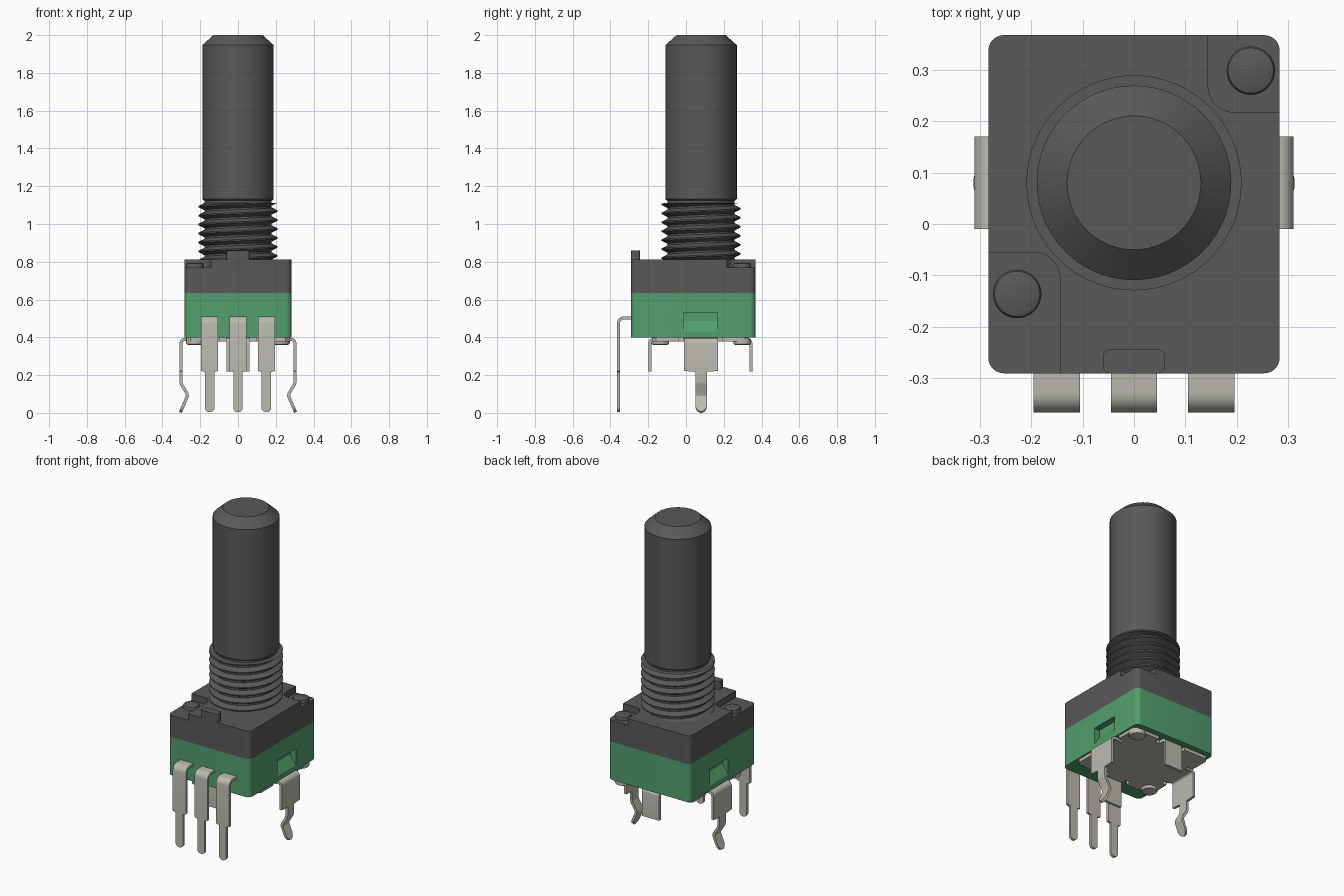
import bpy, bmesh, math
from mathutils import Matrix, Vector

cube = bpy.data.objects.get("Cube")
if cube:
    bpy.data.objects.remove(cube, do_unlink=True)


def material(name, rgb):
    m = bpy.data.materials.new(name)
    m.use_nodes = True
    m.diffuse_color = (*rgb, 1)
    b = next(n for n in m.node_tree.nodes if n.type == 'BSDF_PRINCIPLED')
    b.inputs["Base Color"].default_value = (*rgb, 1)
    b.inputs["Roughness"].default_value = 0.6
    return m


DARK = material("dark grey", (0.1, 0.1, 0.1))
GREEN = material("green", (0.085, 0.35, 0.155))
METAL = material("pale metal", (0.5, 0.49, 0.43))

CY = 0.08             # shaft axis in y
SEG = 64


def build(name, bm, mat, recalc=True):
    """Turn a bmesh into a linked object."""
    if recalc:
        bmesh.ops.recalc_face_normals(bm, faces=bm.faces[:])
    me = bpy.data.meshes.new(name)
    bm.to_mesh(me)
    bm.free()
    ob = bpy.data.objects.new(name, me)
    bpy.context.collection.objects.link(ob)
    if mat:
        me.materials.append(mat)
    return ob


def activate(ob):
    bpy.ops.object.select_all(action='DESELECT')
    ob.select_set(True)
    bpy.context.view_layer.objects.active = ob


def smooth(ob, angle=30):
    activate(ob)
    bpy.ops.object.shade_smooth_by_angle(angle=math.radians(angle))
    return ob


def apply(ob, mod):
    activate(ob)
    bpy.ops.object.modifier_apply(modifier=mod.name)


def prism(name, pts, z0, z1, mat):
    """Extrude a flat outline from z0 to z1."""
    bm = bmesh.new()
    lo = [bm.verts.new((x, y, z0)) for x, y in pts]
    hi = [bm.verts.new((x, y, z1)) for x, y in pts]
    bm.faces.new(lo)
    bm.faces.new(hi)
    n = len(pts)
    for i in range(n):
        j = (i + 1) % n
        bm.faces.new((lo[i], lo[j], hi[j], hi[i]))
    return build(name, bm, mat)


def rounded(x0, x1, y0, y1, r, n=6):
    """Rounded rectangle outline."""
    pts = []
    for k, (cx, cy) in enumerate([(x1 - r, y1 - r), (x0 + r, y1 - r),
                                  (x0 + r, y0 + r), (x1 - r, y0 + r)]):
        for i in range(n + 1):
            a = math.pi / 2 * (k + i / n)
            pts.append((cx + r * math.cos(a), cy + r * math.sin(a)))
    return pts


def lathe(name, profile, x, y, mat):
    """Spin (radius, z) points about a vertical axis and cap both ends."""
    bm = bmesh.new()
    rings = [[bm.verts.new((x + r * math.cos(2 * math.pi * i / SEG),
                            y + r * math.sin(2 * math.pi * i / SEG), z))
              for i in range(SEG)] for r, z in profile]
    for a, b in zip(rings, rings[1:]):
        for i in range(SEG):
            j = (i + 1) % SEG
            bm.faces.new((a[i], a[j], b[j], b[i]))
    bm.faces.new(rings[0])
    bm.faces.new(rings[-1])
    return smooth(build(name, bm, mat))


def ribbon(name, path, x, y, turn, thick=0.016):
    """Bent sheet-metal strip; path holds (outward, z, half width)."""
    m = Matrix.Translation((x, y, 0)) @ Matrix.Rotation(math.radians(turn), 4, 'Z')
    bm = bmesh.new()
    rows = [[bm.verts.new(m @ Vector((u, s * w, z))) for s in (-1, 1)] for u, z, w in path]
    for a, b in zip(rows, rows[1:]):
        bm.faces.new((a[0], a[1], b[1], b[0]))
    ob = build(name, bm, METAL, recalc=False)
    mod = ob.modifiers.new("thickness", 'SOLIDIFY')
    mod.thickness = thick
    mod.offset = 0
    mod.use_even_offset = True
    apply(ob, mod)
    return smooth(ob)


def bend(u, z, r, w, n=6):
    """Quarter bend from level to downward, outer corner at (u, z)."""
    return [(u - r + r * math.sin(a), z - r + r * math.cos(a), w)
            for a in (math.pi / 2 * i / n for i in range(n + 1))]


def round_tip(u0, u1, z0, z1, w, n=6):
    """Half-round end running from (u0, z0) to (u1, z1)."""
    out = []
    for i in range(n + 1):
        a = math.pi / 2 * i / n * 0.96
        t = math.sin(a)
        out.append((u0 + (u1 - u0) * t, z0 + (z1 - z0) * t, w * math.cos(a)))
    return out


def cut(ob, cutter):
    mod = ob.modifiers.new("cut", 'BOOLEAN')
    mod.operation = 'DIFFERENCE'
    mod.solver = 'EXACT'
    mod.object = cutter
    apply(ob, mod)
    bpy.data.objects.remove(cutter, do_unlink=True)


# Housing: green lower half and dark cover
outline = rounded(-0.283, 0.283, -0.29, 0.367, 0.03)
base = prism("green_base", outline, 0.398, 0.636, GREEN)
cover = prism("dark_cover", outline, 0.636, 0.811, DARK)

# Corner recesses in the cover
cut(cover, prism("recess_front", rounded(-0.5, -0.144, -0.5, -0.055, 0.05), 0.77, 0.9, None))
cut(cover, prism("recess_back", rounded(0.144, 0.5, 0.217, 0.6, 0.05), 0.77, 0.9, None))

# Latch windows with a sloping sill in both sides of the base
for s in (-1, 1):
    bm = bmesh.new()
    prof = [(0.3, 0.43), (0.283, 0.43), (0.245, 0.487), (0.245, 0.532), (0.3, 0.532)]
    ends = [[bm.verts.new((s * x, y, z)) for x, z in prof] for y in (-0.013, 0.167)]
    for e in ends:
        bm.faces.new(e)
    for i in range(5):
        j = (i + 1) % 5
        bm.faces.new((ends[0][i], ends[0][j], ends[1][j], ends[1][i]))
    cut(base, build("window_cutter", bm, None))
smooth(base)
smooth(cover)

# Locating key on the cover's front edge
smooth(prism("locating_key", rounded(-0.06, 0.06, -0.29, -0.244, 0.012), 0.80, 0.86, DARK))

# Rivets: dark heads on top, metal heads underneath
for tag, x, y in (("front", -0.227, -0.136), ("back", 0.227, 0.298)):
    lathe("rivet_top_" + tag, [(0.047, 0.76), (0.047, 0.784), (0.044, 0.79), (0.038, 0.793)], x, y, DARK)
    lathe("rivet_bottom_" + tag, [(0.036, 0.36), (0.043, 0.362), (0.047, 0.368), (0.047, 0.39)], x, y, METAL)

# Shaft with a bevelled tip
lathe("shaft", [(0.18, 1.124), (0.189, 1.132), (0.189, 1.947), (0.13, 2.0)], 0, CY, DARK)

# Threaded bushing: core and helical thread
ROOT, CREST, PITCH, TOP = 0.178, 0.209, 0.0475, 1.112
lathe("bushing_core", [(ROOT, 0.80), (ROOT, 1.13)], 0, CY, DARK)
bm = bmesh.new()
rows = []
for i in range(SEG * 8 + 1):
    a = 2 * math.pi * i / SEG
    row = []
    for r, f in ((ROOT, 0), (ROOT, 0.2), (CREST, 0.53), (CREST, 0.67), (ROOT, 1)):
        z = min(0.755 + PITCH * (i / SEG + f), TOP)
        row.append(bm.verts.new((r * math.cos(a), CY + r * math.sin(a), z)))
    rows.append(row)
for p, q in zip(rows, rows[1:]):
    for k in range(4):
        bm.faces.new((p[k], q[k], q[k + 1], p[k + 1]))
bmesh.ops.remove_doubles(bm, verts=bm.verts[:], dist=1e-5)
smooth(build("bushing_thread", bm, DARK, recalc=False))

# Bottom plate with relief notches beside each bent tab
hx, hy, py = 0.272, 0.256, 0.076
quarter = [(hx, 0.09), (hx - 0.035, 0.09), (hx - 0.035, 0.115), (hx, 0.115),
           (hx, hy - 0.02), (hx - 0.02, hy),
           (0.095, hy), (0.095, hy - 0.035), (0.06, hy - 0.035), (0.06, hy)]
plate = []
for sx, sy in ((1, 1), (-1, 1), (-1, -1), (1, -1)):
    part = quarter if sx * sy > 0 else quarter[::-1]
    plate += [(sx * x, py + sy * y) for x, y in part]
prism("bottom_plate", plate, 0.378, 0.398, METAL)

# Short tabs bent down from the plate
for tag, turn in (("front", -90), ("back", 90)):
    ribbon(tag + "_tab", [(0.22, 0.389, 0.06)] + bend(0.267, 0.389, 0.02, 0.06)
           + [(0.267, 0.22, 0.06)], 0, py, turn)

# Kinked mounting clips on both sides
clip = ([(0.24, 0.389, 0.09)] + bend(0.302, 0.389, 0.022, 0.09)
        + [(0.302, 0.222, 0.09), (0.302, 0.218, 0.031), (0.302, 0.165, 0.031),
           (0.299, 0.15, 0.031), (0.27, 0.103, 0.031), (0.268, 0.09, 0.031)]
        + round_tip(0.288, 0.305, 0.044, 0.008, 0.031))
for tag, turn in (("left", 0), ("right", 180)):
    ribbon(tag + "_clip", clip, 0, CY, turn)

# Three terminal pins on the front
pin = ([(0.27, 0.503, 0.045)] + bend(0.358, 0.503, 0.03, 0.045)
       + [(0.358, 0.222, 0.045), (0.358, 0.216, 0.025)]
       + round_tip(0.358, 0.358, 0.03, 0.008, 0.025))
for tag, x in (("right", -0.15), ("middle", 0), ("left", 0.15)):
    ribbon(tag + "_pin", pin, x, 0, -90)

# Rest the lowest tips exactly on the ground
bpy.context.view_layer.update()
obs = [o for o in bpy.context.scene.objects if o.type == 'MESH']
low = min((o.matrix_world @ v.co).z for o in obs for v in o.data.vertices)
for o in obs:
    if o.name.endswith(("_pin", "_clip")):
        for v in o.data.vertices:
            if v.co.z < 0.1:
                v.co.z -= low * (0.1 - v.co.z) / (0.1 - low)
